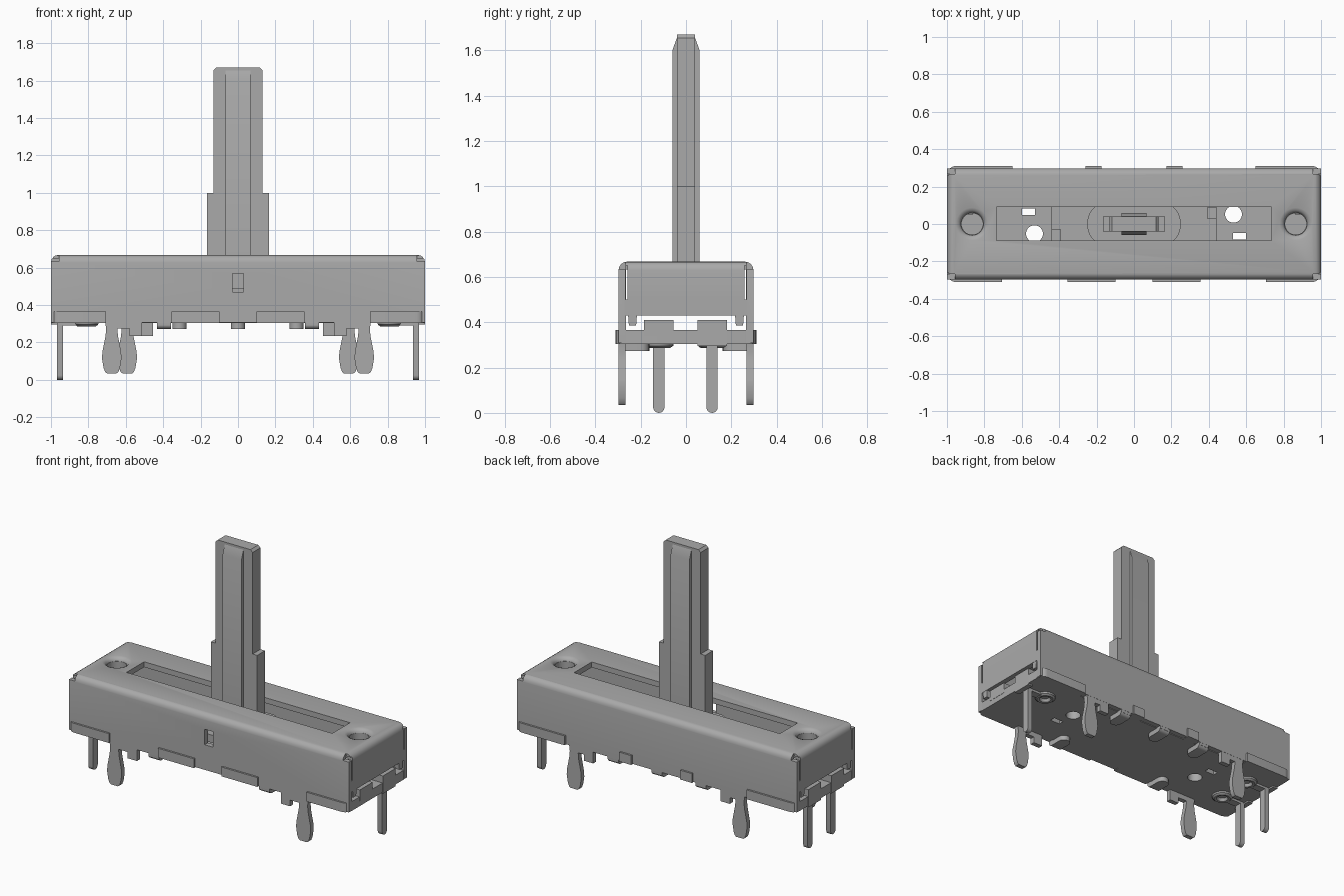
import bpy, bmesh, math
from mathutils import Vector

cube = bpy.data.objects.get("Cube")
if cube:
    bpy.data.objects.remove(cube, do_unlink=True)

grey = bpy.data.materials.new("metal_grey")
grey.use_nodes = True
grey.diffuse_color = (0.4, 0.4, 0.4, 1)
grey.node_tree.nodes["Principled BSDF"].inputs["Base Color"].default_value = (0.4, 0.4, 0.4, 1)


def finish(name, bm):
    bmesh.ops.recalc_face_normals(bm, faces=bm.faces)
    me = bpy.data.meshes.new(name)
    bm.to_mesh(me)
    bm.free()
    me.materials.append(grey)
    ob = bpy.data.objects.new(name, me)
    bpy.context.collection.objects.link(ob)
    return ob


def prism(name, pts, axis, lo, hi):
    """Extrude a 2D outline along an axis: x -> (y,z), y -> (x,z), z -> (x,y)."""
    def place(p, d):
        return {"x": (d, p[0], p[1]), "y": (p[0], d, p[1]), "z": (p[0], p[1], d)}[axis]
    bm = bmesh.new()
    rings = [[bm.verts.new(place(p, d)) for p in pts] for d in (lo, hi)]
    n = len(pts)
    for i in range(n):
        j = (i + 1) % n
        bm.faces.new((rings[0][i], rings[0][j], rings[1][j], rings[1][i]))
    bm.faces.new(rings[0])
    bm.faces.new(rings[1])
    return finish(name, bm)


def box(name, x, y, z):
    return prism(name, [(x[0], y[0]), (x[1], y[0]), (x[1], y[1]), (x[0], y[1])], "z", *z)


def rounded(x, y, r, steps=6):
    """Outline of a rectangle with rounded corners."""
    pts = []
    for k, (cx, cy) in enumerate([(x[1] - r, y[1] - r), (x[0] + r, y[1] - r),
                                  (x[0] + r, y[0] + r), (x[1] - r, y[0] + r)]):
        for i in range(steps + 1):
            a = math.pi / 2 * (k + i / steps)
            pts.append((cx + r * math.cos(a), cy + r * math.sin(a)))
    return pts


def circle(cx, cy, r, n=32):
    return [(cx + r * math.cos(2 * math.pi * i / n), cy + r * math.sin(2 * math.pi * i / n))
            for i in range(n)]


def lathe(name, cx, cy, profile, n=32):
    """Revolve a closed (radius, z) loop around a vertical axis."""
    bm = bmesh.new()
    rings = [[bm.verts.new((x, y, z)) for x, y in circle(cx, cy, r, n)] for r, z in profile]
    for k in range(len(rings)):
        a, b = rings[k], rings[(k + 1) % len(rings)]
        for i in range(n):
            j = (i + 1) % n
            bm.faces.new((a[i], a[j], b[j], b[i]))
    return finish(name, bm)


def cut(ob, cutters):
    """Subtract the cutters and throw them away."""
    for c in cutters:
        m = ob.modifiers.new("cut", "BOOLEAN")
        m.operation = "DIFFERENCE"
        m.solver = "EXACT"
        m.object = c
        dg = bpy.context.evaluated_depsgraph_get()
        dg.update()
        me = bpy.data.meshes.new_from_object(ob.evaluated_get(dg))
        ob.modifiers.clear()
        ob.data = me
        bpy.data.objects.remove(c, do_unlink=True)


def bevel(ob, test, width, segments=4):
    """Round the edges whose middle passes a test."""
    bm = bmesh.new()
    bm.from_mesh(ob.data)
    edges = [e for e in bm.edges if test((e.verts[0].co + e.verts[1].co) / 2)]
    bmesh.ops.bevel(bm, geom=edges, offset=width, segments=segments, profile=0.5, affect="EDGES")
    bm.to_mesh(ob.data)
    bm.free()


# Folded sheet cover, open below, with higher end panels
shell = box("cover", (-1, 1), (-0.298, 0.298), (0.308, 0.668))
bevel(shell, lambda c: c.z > 0.66, 0.04)
cutters = [box("cut", (-0.965, 0.965), (-0.264, 0.264), (0.2, 0.633)),
           box("cut", (-0.735, 0.735), (-0.088, 0.092), (0.6, 0.7)),
           box("cut", (-0.03, 0.03), (-0.4, -0.2), (0.47, 0.57))]
for s in (-1, 1):
    cutters.append(box("cut", sorted((s * 0.95, s * 1.1)), (-0.264, 0.264), (0.2, 0.43)))
    for t in (-1, 1):
        cutters.append(box("cut", sorted((s * 0.958, s * 1.1)),
                           sorted((t * 0.268, t * 0.4)), (0.632, 0.7)))
        cutters.append(box("cut", sorted((s * 0.95, s * 1.1)),
                           sorted((t * 0.258, t * 0.268)), (0.5, 0.65)))
cut(shell, cutters)

# Screw holes with rounded lips
lip = [(0.09, 0.68), (0.087, 0.668), (0.072, 0.662), (0.062, 0.65), (0.057, 0.63), (0.057, 0.60)]
for s in (-1, 1):
    hole = lathe("cut", s * 0.865, 0, lip + [(0.0005, 0.60), (0.0005, 0.68)])
    cut(shell, [hole])
    lathe("screw_collar", s * 0.865, 0, [(0.057, 0.645), (0.057, 0.59), (0.075, 0.59), (0.085, 0.635)])

# Base board with edge notches and openings
board = prism("base_board", rounded((-0.998, 0.998), (-0.31, 0.31), 0.045), "z", 0.305, 0.365)
cutters = []
for s in (-1, 1):
    cutters.append(box("cut", sorted((s * 0.355, s * 0.705)), (-0.4, -0.262), (0.2, 0.5)))
    cutters.append(box("cut", sorted((s * 0.26, s * 0.65)), (0.262, 0.4), (0.2, 0.5)))
    cutters.append(prism("cut", circle(s * 0.532, s * 0.052, 0.045), "z", 0.2, 0.5))
    cutters.append(box("cut", sorted((s * 0.53, s * 0.6)), sorted((-s * 0.048, -s * 0.083)), (0.2, 0.5)))
cutters.append(box("cut", (-0.098, 0.098), (-0.4, -0.262), (0.2, 0.5)))
cutters.append(box("cut", (-0.175, 0.175), (0.262, 0.4), (0.2, 0.5)))
cut(board, cutters)

# Snap-in legs and small wall lugs; front and back pairs sit at different x
half = [(0.036, 0.32), (0.030, 0.27), (0.034, 0.23), (0.050, 0.15), (0.052, 0.115),
        (0.044, 0.065), (0.035, 0.042), (0.026, 0.035)]
for side, t, leg_x, lug_x in (("front", -1, 0.675, 0.547), ("back", 1, 0.592, 0.488)):
    ylo, yhi = sorted((t * 0.266, t * 0.297))
    for s in (-1, 1):
        pts = [(s * leg_x + x, z) for x, z in half] + [(s * leg_x - x, z) for x, z in reversed(half)]
        prism(side + "_snap_leg", pts, "y", ylo, yhi)
        box(side + "_lug", (s * lug_x - 0.033, s * lug_x + 0.033), (ylo, yhi), (0.235, 0.32))
        # Rounded web joining the leg and the lug
        a, b = sorted((s * (lug_x + 0.02), s * leg_x))
        box(side + "_lug_web", (a, b), (ylo, yhi), (0.275, 0.32))

# Tabs folded under the board
for side, t, xs in (("front", -1, (-0.395, 0.395)), ("back", 1, (-0.313, 0, 0.313))):
    for x in xs:
        w = 0.038
        y_in = 0.20
        pts = [(x - w, t * 0.297), (x + w, t * 0.297)]
        pts += [(x + w * math.cos(math.pi * i / 10), t * (y_in - w * math.sin(math.pi * i / 10)))
                for i in range(11)]
        tab = prism(side + "_folded_tab", pts, "z", 0.272, 0.304)
        bevel(tab, lambda c: abs(c.y) > 0.296 and c.z < 0.273, 0.025)
        box(side + "_tab_root", (x - w, x + w), sorted((t * 0.266, t * 0.297)), (0.29, 0.33))

# Small hanging tongues on the end panels
for s in (-1, 1):
    for t in (-1, 1):
        c = t * 0.236
        prism("end_tongue", [(c - 0.02, 0.44), (c + 0.02, 0.44), (c + 0.016, 0.385), (c - 0.016, 0.385)],
              "x", *sorted((s * 0.966, s * 0.998)))

# Terminals: clamp on the board edge, rivet, and pin (one clamp has no pin)
for s in (-1, 1):
    for y, pinned in ((-0.12, s < 0), (0.115, True)):
        clamp = box("terminal_clamp", sorted((s * 0.86, s * 0.998)), (y - 0.065, y + 0.065), (0.36, 0.41))
        box("clamp_edge", sorted((s * 0.965, s * 0.9995)), (y - 0.065, y + 0.065),
            (0.295 if pinned else 0.34, 0.41))
        if pinned:
            pin = [(y - 0.025, 0.38), (y - 0.025, 0.025)]
            pin += [(y - 0.025 * math.cos(math.pi * i / 8), 0.025 - 0.025 * math.sin(math.pi * i / 8))
                    for i in range(1, 8)]
            pin += [(y + 0.025, 0.025), (y + 0.025, 0.38)]
            prism("terminal_pin", pin, "x", *sorted((s * 0.935, s * 0.967)))
            box("pin_strap", sorted((s * 0.86, s * 0.967)), (y - 0.025, y + 0.025), (0.29, 0.31))
            lathe("rivet", s * 0.81, y, [(0.065, 0.306), (0.062, 0.295), (0.05, 0.286),
                                         (0.036, 0.288), (0.025, 0.304), (0.024, 0.31)])

# Sliding carriage under the slot, with round-ended raised block
box("carriage", (-0.44, 0.44), (-0.2, 0.2), (0.44, 0.49))
arc = [(0.18 + 0.07 * math.cos(a), 0.1 * math.sin(a))
       for a in [math.pi * (i / 12 - 0.5) for i in range(13)]]
prism("carriage_block", arc + [(-x, -y) for x, y in arc], "z", 0.485, 0.57)
for s in (-1, 1):
    box("carriage_stop", sorted((s * 0.39, s * 0.44)), sorted((s * 0.03, s * 0.088)), (0.485, 0.55))

# Lever: stepped flat blade with a chamfered rib on each face
lever = prism("lever_blade", [(-0.165, 0.5), (0.165, 0.5), (0.165, 1.0), (0.132, 1.0), (0.132, 1.655),
                              (0.117, 1.67), (-0.117, 1.67), (-0.132, 1.655), (-0.132, 1.0),
                              (-0.165, 1.0)], "y", -0.04, 0.04)
prism("lever_rib", [(-0.06, 0.5), (0.06, 0.5), (0.06, 1.6), (0.04, 1.655), (-0.04, 1.655),
                    (-0.06, 1.6)], "x", -0.067, 0.067)

# Smooth the rounded parts while keeping folds crisp
bpy.ops.object.select_all(action="DESELECT")
for ob in bpy.context.collection.objects:
    if ob.type == "MESH":
        ob.select_set(True)
        bpy.context.view_layer.objects.active = ob
bpy.ops.object.shade_smooth_by_angle(angle=math.radians(35))
